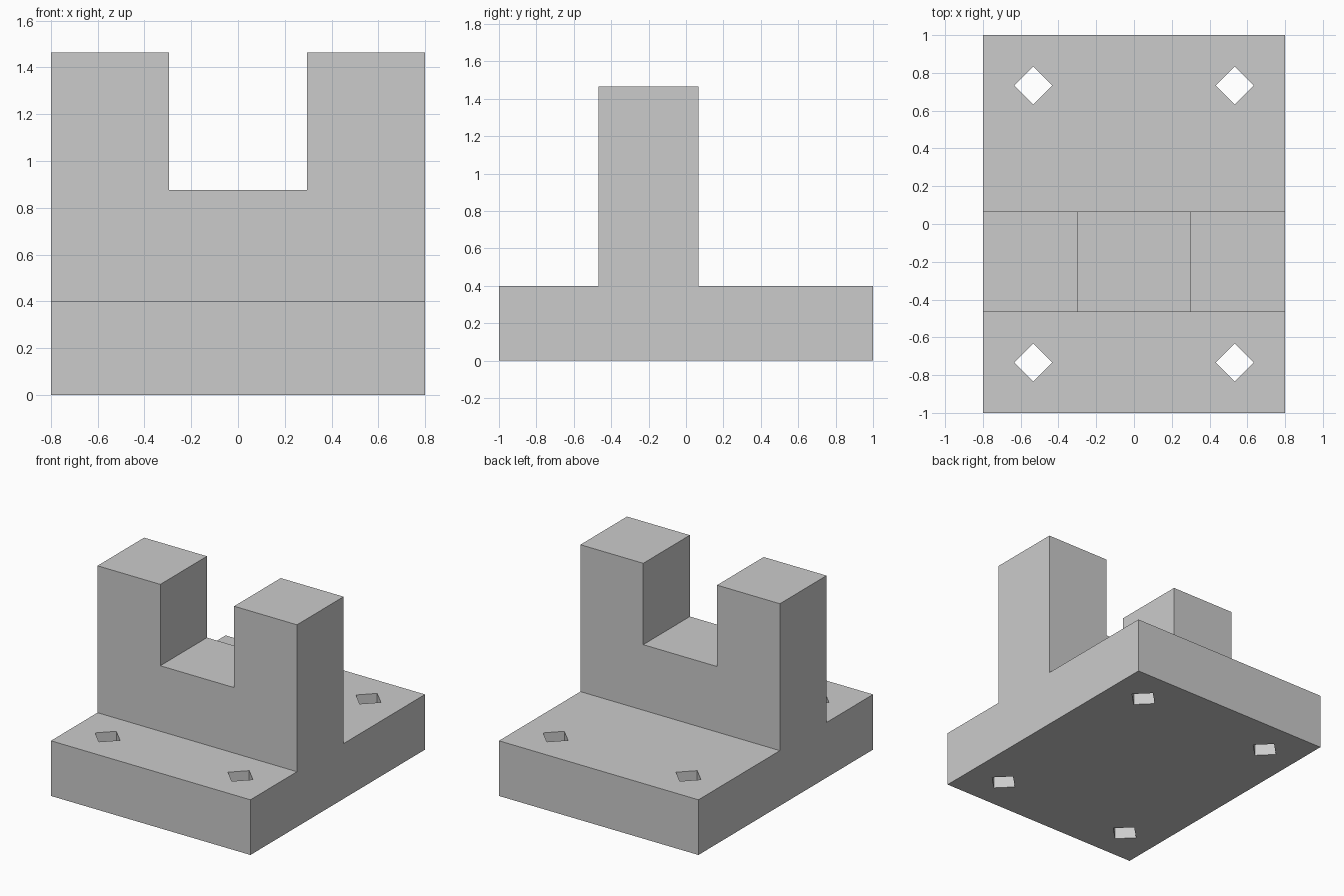
import bpy
import bmesh
from mathutils import Matrix, Vector

cube = bpy.data.objects.get("Cube")
if cube:
    bpy.data.objects.remove(cube, do_unlink=True)

GREY = (0.6, 0.6, 0.6, 1.0)
mat = bpy.data.materials.new("plain grey")
mat.use_nodes = True
mat.diffuse_color = GREY
mat.node_tree.nodes["Principled BSDF"].inputs["Base Color"].default_value = GREY


def make_object(name, bm):
    bmesh.ops.recalc_face_normals(bm, faces=bm.faces)
    mesh = bpy.data.meshes.new(name)
    bm.to_mesh(mesh)
    bm.free()
    mesh.materials.append(mat)
    obj = bpy.data.objects.new(name, mesh)
    bpy.context.collection.objects.link(obj)
    return obj


# Bracket body: stepped side profile extruded across the width
profile = [(-1, 0), (1, 0), (1, 0.4), (0.067, 0.4), (0.067, 1.465),
           (-0.467, 1.465), (-0.467, 0.4), (-1, 0.4)]
bm = bmesh.new()
face = bm.faces.new([bm.verts.new((-0.8, y, z)) for y, z in profile])
side = bmesh.ops.extrude_face_region(bm, geom=[face])
moved = [v for v in side["geom"] if isinstance(v, bmesh.types.BMVert)]
bmesh.ops.translate(bm, verts=moved, vec=(1.6, 0, 0))
body = make_object("bracket_body", bm)

# Cutter: the slot between the two posts and four diamond bolt holes
bm = bmesh.new()
bmesh.ops.create_cube(bm, size=1, matrix=Matrix.Translation((0, -0.2, 1.375))
                      @ Matrix.Diagonal((0.592, 1, 1, 1)))
for x in (-0.533, 0.533):
    for y in (-0.733, 0.733):
        bmesh.ops.create_cone(bm, cap_ends=True, segments=4, radius1=0.1,
                              radius2=0.1, depth=0.8,
                              matrix=Matrix.Translation((x, y, 0.2)))
# Put one corner of each diamond on the x axis of its hole
for v in bm.verts:
    if v.co.z < 0.7:
        centre = Vector((0.533 if v.co.x > 0 else -0.533,
                         0.733 if v.co.y > 0 else -0.733))
        offset = v.co.xy - centre
        if min(abs(offset.x), abs(offset.y)) > 0.01:
            v.co.x = centre.x + (offset.x - offset.y) * 0.7071
            v.co.y = centre.y + (offset.x + offset.y) * 0.7071
cutter = make_object("slot_and_hole_cutter", bm)
cutter.hide_render = True

# Cut the body, then drop the cutter
cut = body.modifiers.new("cut", "BOOLEAN")
cut.operation = "DIFFERENCE"
cut.solver = "EXACT"
cut.object = cutter
bpy.context.view_layer.objects.active = body
bpy.ops.object.modifier_apply(modifier=cut.name)
bpy.data.objects.remove(cutter, do_unlink=True)
